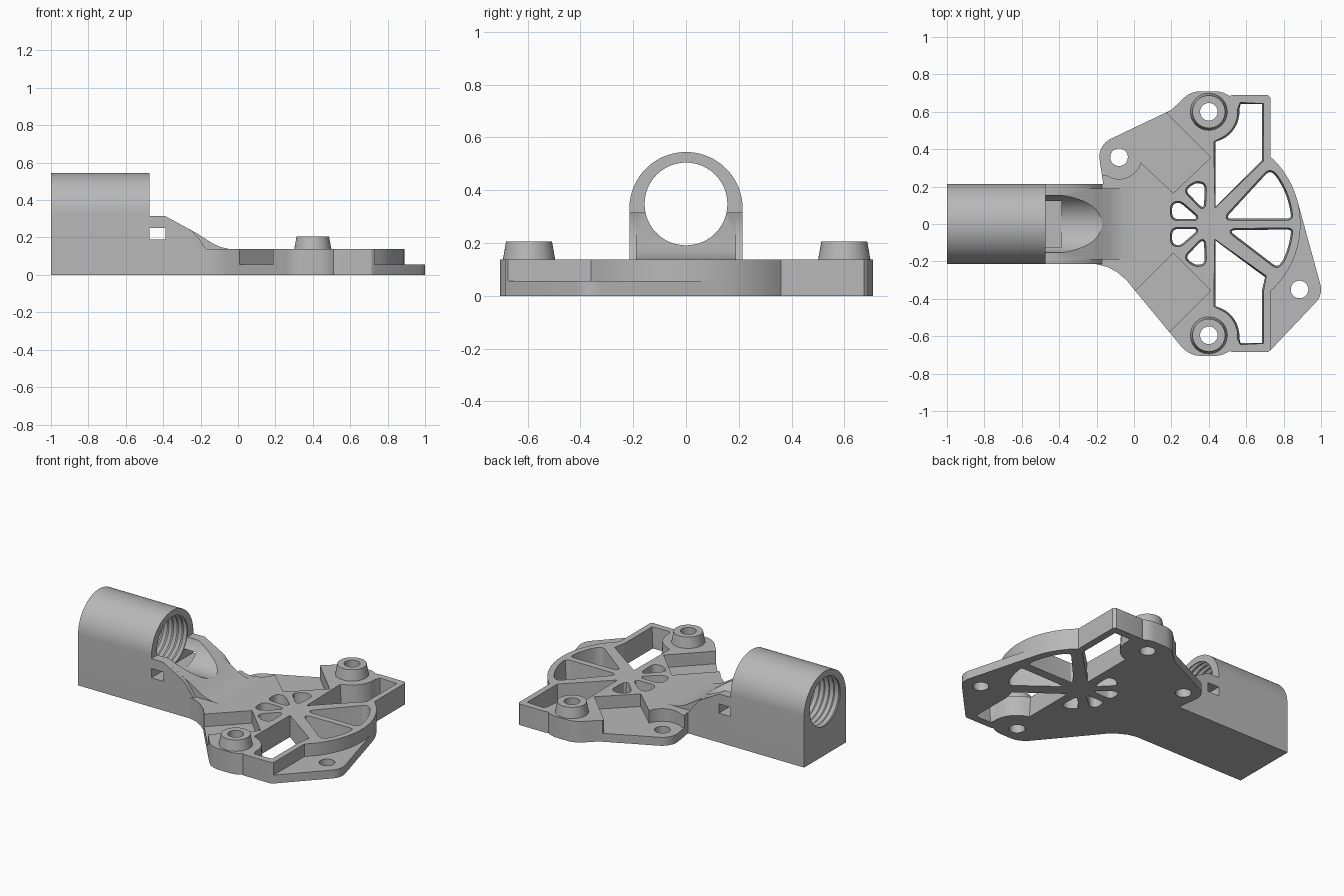
import bpy, bmesh
from math import sin, cos, pi, radians
from mathutils import Vector

if "Cube" in bpy.data.objects:
    bpy.data.objects.remove(bpy.data.objects["Cube"])

grey = bpy.data.materials.new("plain grey")
grey.use_nodes = True
grey.diffuse_color = (0.48, 0.48, 0.48, 1)
grey.node_tree.nodes["Principled BSDF"].inputs["Base Color"].default_value = grey.diffuse_color


def arc(cx, cy, r, start, end, n=12):
    """Points on a circular arc, angles in degrees."""
    angles = [radians(start + (end - start) * i / n) for i in range(n + 1)]
    return [(cx + r * cos(t), cy + r * sin(t)) for t in angles]


def rounded(corners, r, n=4):
    """Polygon with every corner rounded by cutting back up to r."""
    pts = []
    for i, c in enumerate(corners):
        c = Vector(c)
        before = Vector(corners[i - 1]) - c
        after = Vector(corners[(i + 1) % len(corners)]) - c
        p = c + before.normalized() * min(r, before.length * 0.4)
        q = c + after.normalized() * min(r, after.length * 0.4)
        for k in range(n + 1):
            t = k / n
            pts.append(tuple(p * (1 - t) ** 2 + c * 2 * t * (1 - t) + q * t * t))
    return pts


def grown(pts, d):
    """Push an outline outward by d."""
    area = sum(a[0] * b[1] - b[0] * a[1] for a, b in zip(pts, pts[1:] + pts[:1]))
    side = d if area > 0 else -d
    out = []
    for i, p in enumerate(pts):
        t = Vector(pts[(i + 1) % len(pts)]) - Vector(pts[i - 1])
        t.normalize()
        out.append((p[0] + t.y * side, p[1] - t.x * side))
    return out


def loft(name, rings):
    """Closed solid through a list of matching rings."""
    bm = bmesh.new()
    loops = [[bm.verts.new(p) for p in ring] for ring in rings]
    for a, b in zip(loops, loops[1:]):
        for i in range(len(a)):
            bm.faces.new((a[i - 1], a[i], b[i], b[i - 1]))
    bm.faces.new(loops[0])
    bm.faces.new(loops[-1])
    bmesh.ops.recalc_face_normals(bm, faces=bm.faces)
    mesh = bpy.data.meshes.new(name)
    bm.to_mesh(mesh)
    bm.free()
    obj = bpy.data.objects.new(name, mesh)
    bpy.context.collection.objects.link(obj)
    return obj


PLACE = {"x": lambda p, h: (h, p[0], p[1]),
         "y": lambda p, h: (p[0], h, p[1]),
         "z": lambda p, h: (p[0], p[1], h)}


def prism(name, pts, low, high, axis="z", grow=0):
    top = grown(pts, grow) if grow else pts
    return loft(name, [[PLACE[axis](p, low) for p in pts],
                       [PLACE[axis](p, high) for p in top]])


def circle(x, y, r, n=40):
    return arc(x, y, r, 0, 360, n)[:-1]


def cut(obj, *cutters):
    """Subtract the cutters and discard them."""
    bpy.context.view_layer.objects.active = obj
    for c in cutters:
        mod = obj.modifiers.new("cut", "BOOLEAN")
        mod.operation = "DIFFERENCE"
        mod.solver = "EXACT"
        mod.object = c
        bpy.ops.object.modifier_apply(modifier=mod.name)
        bpy.data.objects.remove(c)


def finish(obj):
    obj.data.materials.clear()
    obj.data.materials.append(grey)
    bpy.ops.object.select_all(action="DESELECT")
    obj.select_set(True)
    bpy.context.view_layer.objects.active = obj
    bpy.ops.object.shade_smooth_by_angle(angle=radians(30))


W, TOP, LOW = 0.215, 0.137, 0.055
BORE_Z, BORE_R = 0.348, 0.157
TUBE_END = -0.472


def window():
    return prism("window_cutter", [(TUBE_END, 0.19), (-0.387, 0.19), (-0.387, 0.25),
                                   (TUBE_END, 0.25)], -0.4, 0.4, "y")


# Tube holder with a threaded bore
holder = prism("tube_holder", [(-W, 0), (W, 0)] + arc(0, 0.33, W, 0, 180, 40), -1, TUBE_END, "x")
teeth = 15
pitch = (TUBE_END + 1) / teeth
steps = [(-1.05, BORE_R)]
for i in range(teeth):
    steps += [(-1 + pitch * (i + 0.15), BORE_R), (-1 + pitch * (i + 0.6), BORE_R + 0.013)]
steps += [(TUBE_END - 0.003, BORE_R), (-0.4, BORE_R)]
cut(holder, loft("thread_cutter", [[(x, *p) for p in circle(0, BORE_Z, r, 48)] for x, r in steps]))
finish(holder)

# Ramp with the trough left by the bore, and its lower side shoulders
crest = [(-0.1, 0), (TUBE_END, 0), (TUBE_END, 0.315), (-0.39, 0.315)]
ramp = prism("ramp", [(0.0, 0)] + crest[1:] + [(-0.22, 0.222), (-0.17, 0.19), (-0.13, 0.165),
             (-0.09, 0.148), (-0.05, 0.139), (0.0, TOP)], -0.19, 0.19, "y")
cut(ramp, prism("trough_cutter", circle(0, BORE_Z, BORE_R, 48), -0.6, 0.1, "x"), window())
finish(ramp)
for side, name in ((1, "left"), (-1, "right")):
    outline = crest + [(-0.25, 0.238), (-0.21, 0.195), (-0.17, TOP), (-0.1, TOP)]
    inner, outer = sorted((side * 0.19, side * W))
    shoulder = prism(name + "_ramp_shoulder", outline, inner, outer, "y")
    cut(shoulder, window())
    finish(shoulder)

# Mounting plate outline
HUB = 0.405
outline = [(-0.2, W), (-0.165, W)]
outline += arc(-0.08, 0.36, 0.105, 190, 115, 8)
outline += [(0.2, 0.61)] + arc(0.36, 0.57, 0.14, 130, 95, 6) + arc(0.43, 0.57, 0.14, 85, 55, 4)
outline += [(0.53, 0.69), (0.715, 0.69), (0.73, 0.675)]
outline += arc(HUB, 0, 0.485, 48, 15.7, 10)
outline += arc(0.9, -0.35, 0.1, 15, -40, 6)
outline += [(0.73, -0.675), (0.715, -0.685), (0.53, -0.685)]
outline += arc(0.43, -0.565, 0.14, -55, -85, 4) + arc(0.36, -0.565, 0.14, -95, -140, 6)
outline += [(0.0, -0.35), (-0.04, -0.3), (-0.09, -0.258), (-0.14, -0.23), (-0.2, -W)]
plate = prism("mount_plate", outline, 0, TOP)

# Step the plate down to the thin tab, pocket and flange
tab_step = arc(-0.08, 0.36, 0.12, 235, 345, 8) + [(0.21, 0.165), (0.41, 0.355), (0.18, 0.585),
                                                  (0.18, 0.8), (-0.3, 0.8), (-0.3, 0.27)]
pocket = [(0.21, -0.155), (0.41, -0.355), (0.13, -0.635), (-0.07, -0.435)]
flange = [(0.73, -0.9)] + arc(HUB, 0, 0.485, -48, 15.7, 20) + [(1.2, 0.3), (1.2, -0.9)]
cut(plate, *[prism("step_cutter", p, LOW, 0.3) for p in (tab_step, pocket, flange)])

# Lattice openings around the hub, slightly wider at the top
upper = arc(0.4, 0.6, 0.165, -77, 5, 8) + [(0.57, 0.64), (0.682, 0.64), (0.682, 0.34), (0.437, 0.095)]
lower = arc(0.4, -0.6, 0.165, 77, -5, 8) + [(0.57, -0.635), (0.682, -0.635), (0.682, -0.36),
                                            (0.70, -0.285), (0.437, -0.09)]
upper_fan = rounded([(0.49, 0.03), (0.72, 0.28)] + arc(HUB, 0, 0.435, 38, 4, 8), 0.03)
lower_fan = rounded([(0.51, -0.035)] + arc(HUB, 0, 0.435, -4, -27, 6) + [(0.765, -0.23)], 0.03)
petals = []
for s in (1, -1):
    petals.append(rounded([(0.372, 0.08 * s), (0.378, 0.21 * s), (0.33, 0.22 * s), (0.275, 0.18 * s)], 0.03))
    petals.append(rounded([(0.345, 0.028 * s), (0.205, 0.028 * s), (0.205, 0.105 * s),
                           (0.245, 0.115 * s)], 0.03))
openings = [upper, lower, upper_fan, lower_fan] + petals
cut(plate, *[prism("opening_cutter", p, -0.02, TOP + 0.01, grow=0.011) for p in openings])

# Screw holes
for x, y in ((-0.08, 0.357), (0.885, -0.35), (0.4, 0.6), (0.4, -0.595)):
    cut(plate, prism("hole_cutter", circle(x, y, 0.047), -0.1, 0.4))
finish(plate)

# Raised screw bosses
for y, name in ((0.6, "back_boss"), (-0.595, "front_boss")):
    boss = prism(name, circle(0.4, y, 0.1), TOP - 0.005, 0.205, grow=-0.013)
    cut(boss, prism("hole_cutter", circle(0.4, y, 0.047), 0, 0.4))
    finish(boss)
